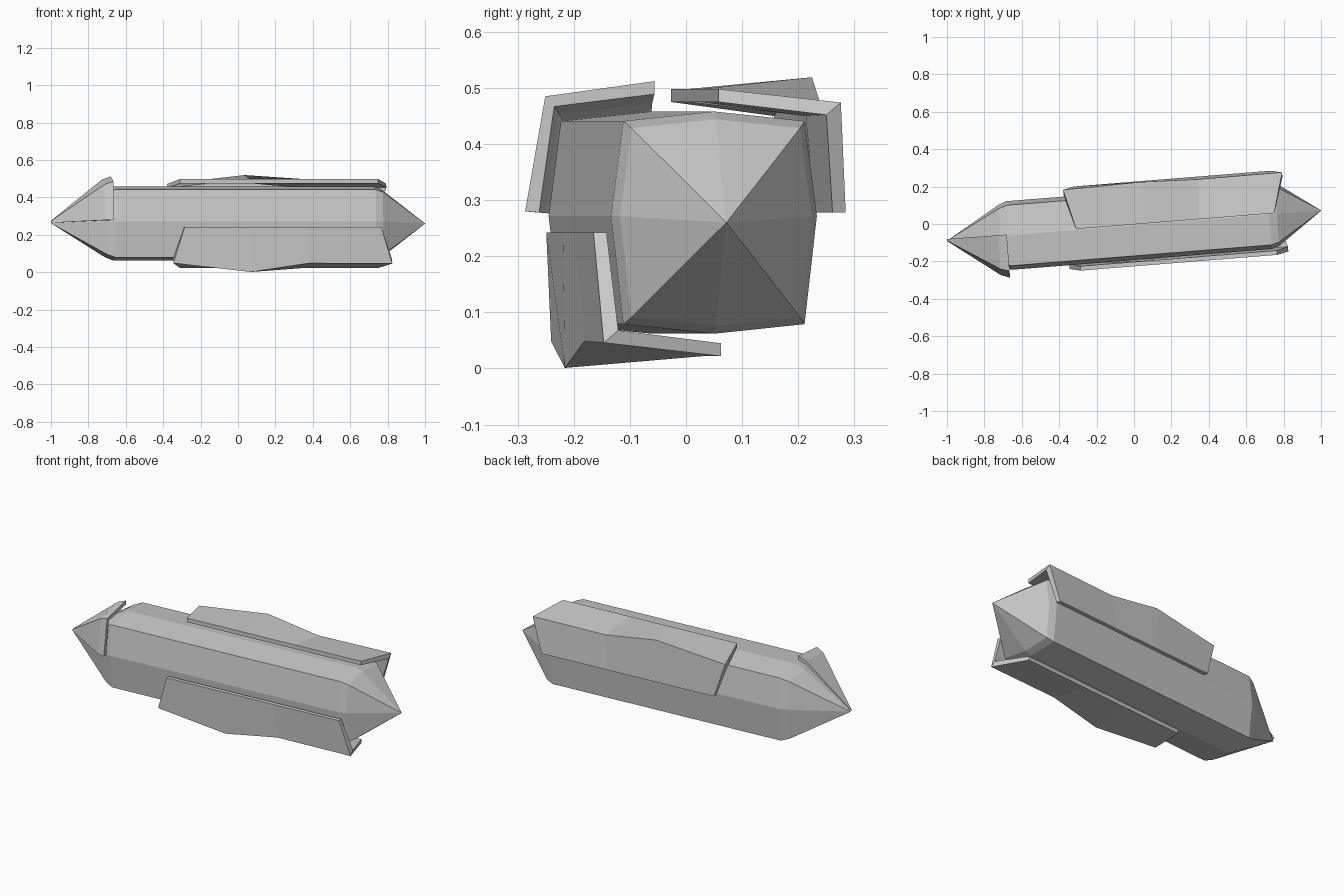
import bpy, bmesh, math
from mathutils import Matrix

if "Cube" in bpy.data.objects:
    bpy.data.objects.remove(bpy.data.objects["Cube"])

YAW = Matrix.Rotation(math.atan(0.08), 4, 'Z')   # whole model is turned slightly
AXIS_Z = 0.26


def loft(name, sections, caps, turn=0.0):
    """Skin closed sections (lists of along, side, height from the axis)."""
    bm = bmesh.new()
    rings = [[bm.verts.new(p) for p in s] for s in sections]
    n = len(rings[0])
    for a, b in zip(rings, rings[1:]):
        for i in range(n):
            j = (i + 1) % n
            bm.faces.new((a[i], a[j], b[j], b[i]))
    for ring in (rings[0], rings[-1]):
        for cap in caps:
            bm.faces.new([ring[i] for i in cap])
    bmesh.ops.remove_doubles(bm, verts=bm.verts, dist=0.0005)
    bmesh.ops.recalc_face_normals(bm, faces=bm.faces)
    m = Matrix.Translation((0, 0, AXIS_Z)) @ YAW @ Matrix.Rotation(turn, 4, 'X')
    bm.transform(m)
    mesh = bpy.data.meshes.new(name)
    bm.to_mesh(mesh)
    bm.free()
    ob = bpy.data.objects.new(name, mesh)
    bpy.context.collection.objects.link(ob)
    return ob


# crystal body: bulged square prism with a pointed tip at both ends
profile = [(-.162, .181), (0, .198), (.162, .181), (.184, .012),
           (.162, -.181), (0, -.198), (-.162, -.181), (-.184, .012)]
stations = [(-1.0, .003), (-.715, .91), (-.67, 1), (.725, 1), (.765, .93), (1.003, .003)]
loft("crystal_body",
     [[(x, y * s - .008, z * s) for y, z in profile] for x, s in stations],
     [range(8)])

L_CAPS = [(0, 1, 4, 5), (1, 2, 3, 4)]


def lerp(a, b, t):
    return a + (b - a) * t


# long angled plates: one low on the front, one turned half round to the top back
corner_line = [(-.363, -.212, -.212), (.053, -.221, -.259),
               (.365, -.211, -.212), (.811, -.212, -.214)]
plate = []
for x, y, z in corner_line:
    t = (x + .363) / 1.174
    xs, xb = lerp(-.304, .75, t), lerp(-.311, .752, t)
    plate.append([(xs, -.2255, -.018), (x, y, z), (xb, .002, -.238),
                  (xb, .002, -.215), (x, y + .026, z + .022), (xs, -.202, -.018)])
loft("lower_front_plate", plate, L_CAPS)
loft("upper_back_plate", plate, L_CAPS, math.pi)

# small angled plate wrapped over the left tip
angle = [(-.233, .017), (-.197, .222), (-.002, .249),
         (-.002, .226), (-.181, .204), (-.208, .015)]
loft("tip_plate",
     [[(x, y * s, z * s + .003) for y, z in angle]
      for x, s in [(-1.003, .05), (-.73, .93), (-.683, 1)]], L_CAPS)
